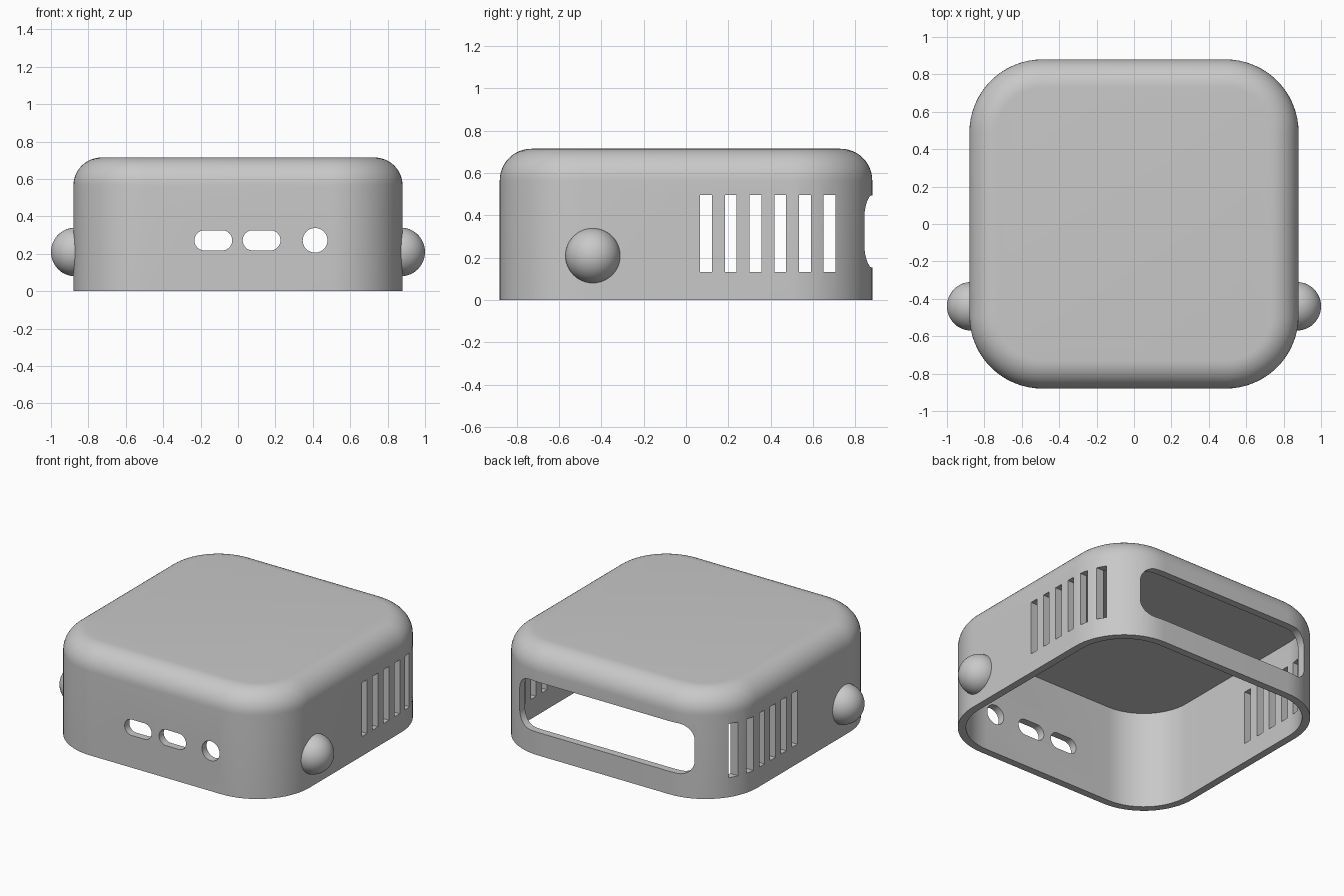
import bpy, bmesh, math
from mathutils import Vector, Matrix

cube = bpy.data.objects.get("Cube")
if cube:
    bpy.data.objects.remove(cube, do_unlink=True)

grey = bpy.data.materials.new("light_grey")
grey.use_nodes = True
grey.diffuse_color = (0.58, 0.58, 0.58, 1)
grey.node_tree.nodes["Principled BSDF"].inputs["Base Color"].default_value = grey.diffuse_color

HALF, CORNER, HEIGHT, FILLET, WALL = 0.88, 0.39, 0.715, 0.15, 0.05


def outline(hw, hh, r, seg=16):
    """Rounded rectangle, counter-clockwise; r = 0 gives square corners."""
    if r == 0:
        return [(hw, hh), (-hw, hh), (-hw, -hh), (hw, -hh)]
    pts = []
    for k, (sx, sy) in enumerate([(1, 1), (-1, 1), (-1, -1), (1, -1)]):
        for i in range(seg + 1):
            a = (k + i / seg) * math.pi / 2
            pts.append((sx * (hw - r) + r * math.cos(a), sy * (hh - r) + r * math.sin(a)))
    return pts


def loft(name, rings):
    """Closed solid through a stack of equal rings of points."""
    bm = bmesh.new()
    loops = [[bm.verts.new(p) for p in ring] for ring in rings]
    n = len(loops[0])
    for a, b in zip(loops, loops[1:]):
        for i in range(n):
            j = (i + 1) % n
            bm.faces.new((a[i], a[j], b[j], b[i]))
    bm.faces.new(loops[0][::-1])
    bm.faces.new(loops[-1])
    bmesh.ops.remove_doubles(bm, verts=bm.verts, dist=1e-5)
    bmesh.ops.recalc_face_normals(bm, faces=bm.faces)
    return finish(name, bm)


def finish(name, bm):
    mesh = bpy.data.meshes.new(name)
    bm.to_mesh(mesh)
    bm.free()
    mesh.materials.append(grey)
    obj = bpy.data.objects.new(name, mesh)
    bpy.context.collection.objects.link(obj)
    return obj


def activate(obj):
    bpy.ops.object.select_all(action='DESELECT')
    obj.select_set(True)
    bpy.context.view_layer.objects.active = obj


def cut(target, cutter):
    mod = target.modifiers.new("cut", 'BOOLEAN')
    mod.operation, mod.solver, mod.object = 'DIFFERENCE', 'EXACT', cutter
    activate(target)
    bpy.ops.object.modifier_apply(modifier=mod.name)
    bpy.data.objects.remove(cutter, do_unlink=True)


def y_cutter(x, z, hw, hh, r, y0, y1):
    pts = outline(hw, hh, r, 10)
    return loft("opening_cutter", [[(x + u, y, z + v) for u, v in pts] for y in (y0, y1)])


# Outer body with a filleted top edge
profile = [(0, 0)]
for i in range(13):
    a = i / 12 * math.pi / 2
    profile.append((FILLET * (1 - math.cos(a)), HEIGHT - FILLET * (1 - math.sin(a))))
shell = loft("case_shell", [[(x, y, z) for x, y in outline(HALF - d, HALF - d, CORNER - d)]
                            for d, z in profile])

# Hollow inside, open at the bottom
inner = outline(HALF - WALL, HALF - WALL, CORNER - WALL)
cut(shell, loft("cavity_cutter", [[(x, y, z) for x, y in inner] for z in (-0.1, 0.66)]))

# Wide rounded opening in the back wall
cut(shell, y_cutter(0, 0.325, 0.655, 0.17, 0.1, 0.4, 1.0))

# Two pill-shaped ports and a round jack in the front wall
for x in (-0.132, 0.126):
    cut(shell, y_cutter(x, 0.272, 0.101, 0.054, 0.0539, -1.0, -0.7))
cut(shell, y_cutter(0.412, 0.272, 0.066, 0.066, 0.0659, -1.0, -0.7))

# Six vent slots through both side walls
for i in range(6):
    y = 0.095 + 0.1167 * i
    slot = outline(0.028, 0.182, 0)
    cut(shell, loft("vent_cutter", [[(x, y + u, 0.314 + v) for u, v in slot] for x in (-1, 1)]))

activate(shell)
bpy.ops.object.shade_smooth_by_angle(angle=math.radians(30))

# Domed knobs on the sides, their flat backs buried in the wall
for side, name in ((1, "left_knob"), (-1, "right_knob")):
    bm = bmesh.new()
    bmesh.ops.create_uvsphere(bm, u_segments=48, v_segments=24, radius=0.13,
                              matrix=Matrix.Translation((side * 0.87, -0.44, 0.21))
                              @ Matrix.Rotation(math.pi / 2, 4, 'Y'))
    bmesh.ops.bisect_plane(bm, geom=bm.verts[:] + bm.edges[:] + bm.faces[:],
                           plane_co=Vector((side * 0.845, 0, 0)),
                           plane_no=Vector((side, 0, 0)), clear_inner=True)
    bmesh.ops.holes_fill(bm, edges=[e for e in bm.edges if e.is_boundary])
    bmesh.ops.recalc_face_normals(bm, faces=bm.faces)
    activate(finish(name, bm))
    bpy.ops.object.shade_smooth_by_angle(angle=math.radians(30))
